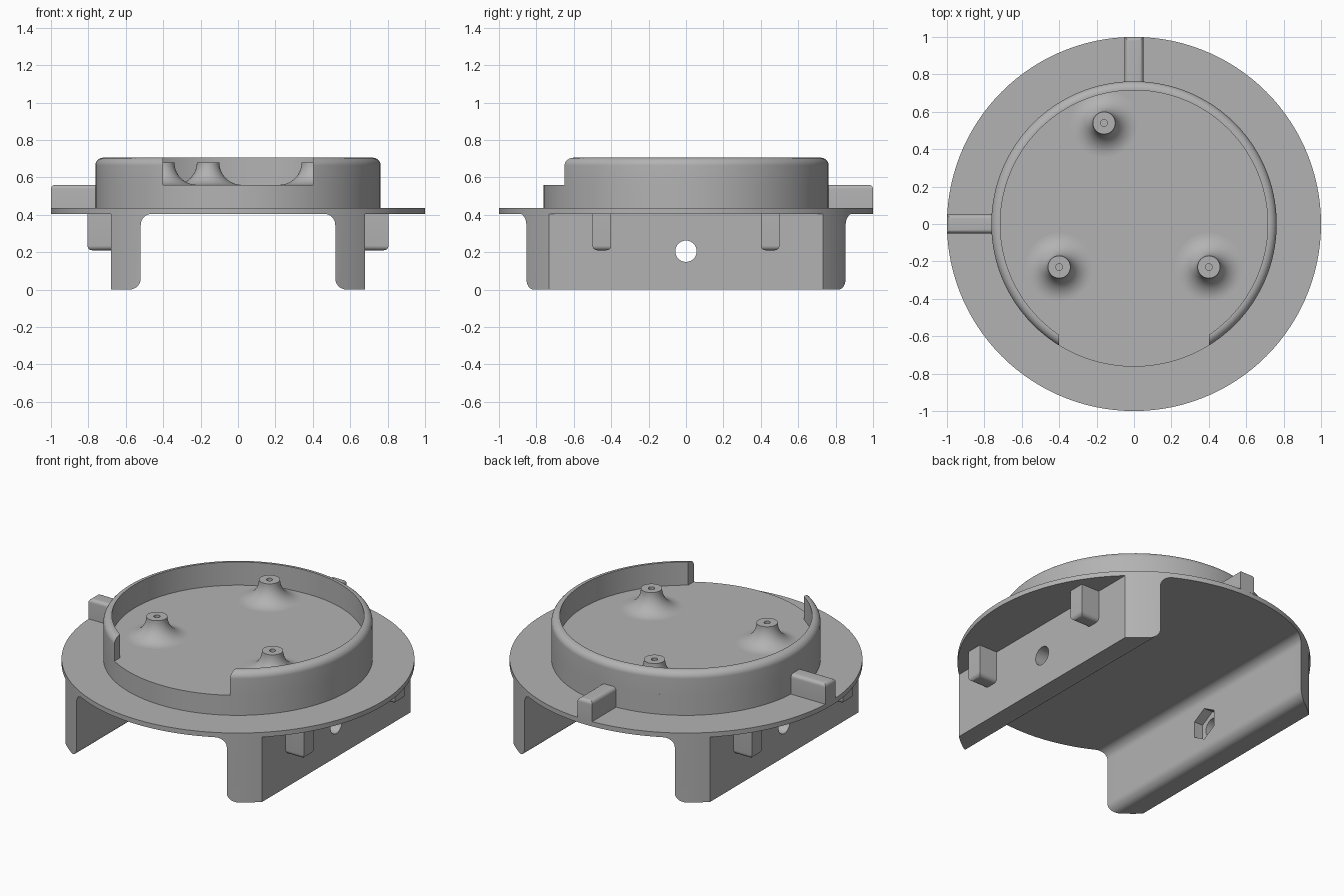
import bpy, bmesh
from math import sin, cos, pi, radians

if "Cube" in bpy.data.objects:
    bpy.data.objects.remove(bpy.data.objects["Cube"], do_unlink=True)

grey = bpy.data.materials.new("plain grey")
grey.use_nodes = True
colour = (0.45, 0.45, 0.45, 1)
grey.diffuse_color = colour
grey.node_tree.nodes["Principled BSDF"].inputs["Base Color"].default_value = colour

SEGMENTS = 120
PLATE_BOTTOM, PLATE_TOP, FLOOR, RIM = 0.405, 0.435, 0.56, 0.705
DRUM_R, RIM_INNER = 0.763, 0.715


def arc(cx, cz, r, start, end, steps=10):
    angles = [radians(start + (end - start) * i / steps) for i in range(steps + 1)]
    return [(cx + r * cos(a), cz + r * sin(a)) for a in angles]


def make(name, bm):
    bmesh.ops.recalc_face_normals(bm, faces=bm.faces)
    mesh = bpy.data.meshes.new(name)
    bm.to_mesh(mesh)
    bm.free()
    mesh.materials.append(grey)
    obj = bpy.data.objects.new(name, mesh)
    bpy.context.collection.objects.link(obj)
    return obj


def prism(name, points, lo, hi, axis="z"):
    """Extrude a flat outline along x, y or z."""
    place = {"x": lambda u, v, w: (w, u, v),
             "y": lambda u, v, w: (u, w, v),
             "z": lambda u, v, w: (u, v, w)}[axis]
    bm = bmesh.new()
    a = [bm.verts.new(place(u, v, lo)) for u, v in points]
    b = [bm.verts.new(place(u, v, hi)) for u, v in points]
    bm.faces.new(a)
    bm.faces.new(b[::-1])
    for i in range(len(a)):
        j = (i + 1) % len(a)
        bm.faces.new((a[i], a[j], b[j], b[i]))
    return make(name, bm)


def lathe(name, profile, closed=False, steps=SEGMENTS):
    """Spin a radius/height profile about z."""
    bm = bmesh.new()
    verts = [bm.verts.new((r, 0, z)) for r, z in profile]
    edges = [bm.edges.new(pair) for pair in zip(verts, verts[1:])]
    if closed:
        edges.append(bm.edges.new((verts[-1], verts[0])))
    bmesh.ops.spin(bm, geom=verts + edges, cent=(0, 0, 0), axis=(0, 0, 1),
                   angle=2 * pi, steps=steps)
    bmesh.ops.remove_doubles(bm, verts=bm.verts, dist=0.0001)
    return make(name, bm)


def circle(cx, cy, r, steps=SEGMENTS, start=0):
    return arc(cx, cy, r, start, start + 360, steps)[:-1]


def boolean(obj, cutter, operation="DIFFERENCE"):
    mod = obj.modifiers.new("cut", "BOOLEAN")
    mod.operation, mod.object, mod.solver = operation, cutter, "EXACT"
    bpy.context.view_layer.objects.active = obj
    bpy.ops.object.modifier_apply(modifier=mod.name)
    bpy.data.objects.remove(cutter, do_unlink=True)


def block(name, lo, hi, radius, rounded):
    """Box with the edges picked by the rule rounded off."""
    bm = bmesh.new()
    bmesh.ops.create_cube(bm, size=1)
    for v in bm.verts:
        v.co = [(a + b) / 2 + c * (b - a) for a, b, c in zip(lo, hi, v.co)]
    picked = [e for e in bm.edges if rounded((e.verts[0].co + e.verts[1].co) / 2)]
    bmesh.ops.bevel(bm, geom=picked, offset=radius, segments=6, profile=0.5,
                    affect="EDGES")
    return make(name, bm)


parts = []

# Base plate and raised drum
parts.append(prism("base_plate", circle(0, 0, 1), PLATE_BOTTOM, PLATE_TOP))
parts.append(prism("raised_drum", circle(0, 0, DRUM_R), PLATE_TOP, FLOOR))

# Rim with rounded outer lip and a front opening
lip = DRUM_R - RIM_INNER - 0.006
profile = [(RIM_INNER, FLOOR), (DRUM_R, FLOOR)]
profile += arc(DRUM_R - lip, RIM - lip, lip, 0, 90) + [(RIM_INNER, RIM)]
rim = lathe("rim_wall", profile, closed=True)
opening = [(-0.4, -1), (0.4, -1), (0.4, -0.4), (-0.4, -0.4)]
boolean(rim, prism("opening_cutter", opening, 0.5, 0.8))
parts.append(rim)

# Flared mounting posts with small screw holes
post = [(0, 0.6), (0.018, 0.6), (0.018, 0.68), (0.06, 0.68)]
post += arc(0.18, 0.68, 0.12, 180, 270, 14)[1:]
for name, x, y in (("back", -0.16, 0.54), ("right", -0.4, -0.23), ("left", 0.4, -0.23)):
    obj = lathe(name + "_post", post, steps=48)
    obj.location = (x, y, 0)
    parts.append(obj)

# Locating ridges on the plate, rounded along the top and outer end
top_edge = lambda m: m.z > FLOOR - 0.001
parts.append(block("back_ridge", (-0.05, 0.74, PLATE_TOP), (0.05, 1, FLOOR), 0.022,
                   lambda m: top_edge(m) and m.y > 0.75))
parts.append(block("right_ridge", (-1, -0.05, PLATE_TOP), (-0.74, 0.05, FLOOR), 0.022,
                   lambda m: top_edge(m) and m.x < -0.75))

# Side rails trimmed to the plate outline, with bolt holes, nut pockets and pegs
rail = [(0.68, PLATE_BOTTOM), (0.68, 0)]
rail += arc(0.58, 0.06, 0.06, 270, 180) + arc(0.46, 0.345, 0.06, 0, 90)
for side, s in (("left", 1), ("right", -1)):
    obj = prism(side + "_rail", [(s * x, z) for x, z in rail], -1.1, 1.1, "y")
    boolean(obj, prism("outline_cutter", circle(0, 0, 1), -0.5, 0.8), "INTERSECT")
    boolean(obj, prism("bolt_cutter", circle(0, 0.205, 0.057, 40), *sorted((s * 0.4, s * 0.8)), "x"))
    boolean(obj, prism("nut_cutter", circle(0, 0.205, 0.1, 6, 90), *sorted((s * 0.4, s * 0.58)), "x"))
    parts.append(obj)
    for end, y in (("front", -0.45), ("back", 0.45)):
        x0, x1 = sorted((s * 0.67, s * 0.805))
        parts.append(block(f"{side}_{end}_peg", (x0, y - 0.05, 0.21),
                           (x1, y + 0.05, PLATE_BOTTOM), 0.025,
                           lambda m: m.z < 0.22 and abs(m.x) > 0.68))

# Smooth curved surfaces, keep hard edges
bpy.ops.object.select_all(action="DESELECT")
for obj in parts:
    obj.select_set(True)
bpy.context.view_layer.objects.active = parts[0]
bpy.ops.object.shade_smooth_by_angle(angle=radians(30))
